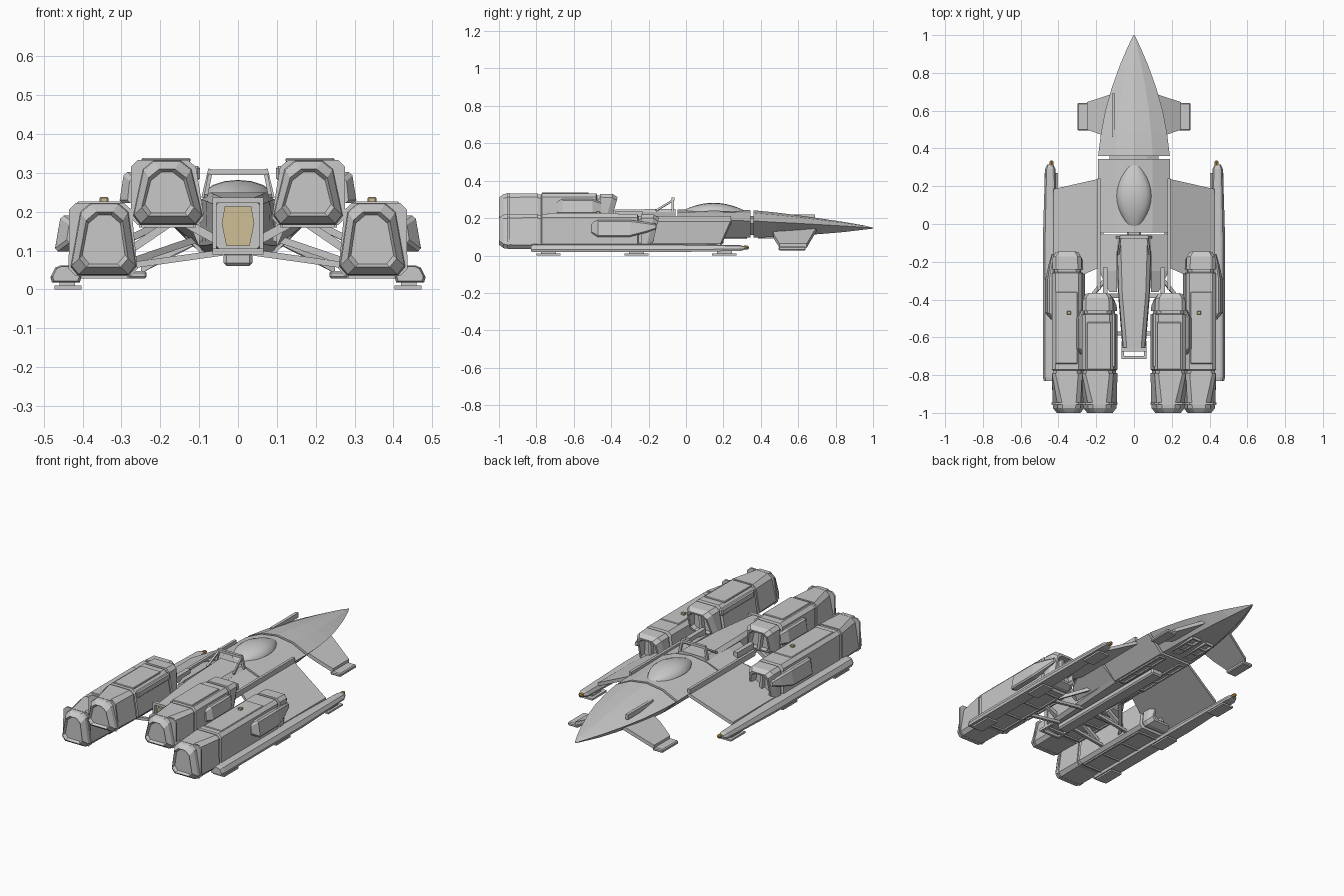
import bpy, bmesh, math
from mathutils import Vector

if "Cube" in bpy.data.objects:
    bpy.data.objects.remove(bpy.data.objects["Cube"])


def material(name, rgb):
    m = bpy.data.materials.new(name)
    m.diffuse_color = (*rgb, 1)
    m.use_nodes = True
    m.node_tree.nodes["Principled BSDF"].inputs["Base Color"].default_value = m.diffuse_color
    return m


GREY = material("light_grey", (0.58, 0.58, 0.58))
GOLD = material("pale_gold", (0.62, 0.52, 0.30))
ORANGE = material("amber", (0.50, 0.28, 0.08))


def finish(bm, name, mat, mirror, smooth):
    if mirror:
        copy = bmesh.ops.duplicate(bm, geom=bm.verts[:] + bm.edges[:] + bm.faces[:])["geom"]
        for v in copy:
            if isinstance(v, bmesh.types.BMVert):
                v.co.x *= -1
    bmesh.ops.recalc_face_normals(bm, faces=bm.faces)
    me = bpy.data.meshes.new(name)
    bm.to_mesh(me)
    bm.free()
    me.materials.append(mat)
    ob = bpy.data.objects.new(name, me)
    bpy.context.collection.objects.link(ob)
    if smooth:
        bpy.context.view_layer.objects.active = ob
        ob.select_set(True)
        bpy.ops.object.shade_smooth_by_angle(angle=math.radians(smooth))
        ob.select_set(False)
    return ob


def loft(name, rings, mat=GREY, mirror=False, smooth=0):
    """Skin equal-sized rings of points and cap both ends."""
    bm = bmesh.new()
    vs = [[bm.verts.new(p) for p in r] for r in rings]
    n = len(vs[0])
    for a, b in zip(vs, vs[1:]):
        for i in range(n):
            bm.faces.new((a[i], a[(i + 1) % n], b[(i + 1) % n], b[i]))
    bm.faces.new(vs[0])
    bm.faces.new(vs[-1])
    return finish(bm, name, mat, mirror, smooth)


def box(name, x, y, z, mat=GREY, mirror=False, bevel=0):
    bm = bmesh.new()
    bmesh.ops.create_cube(bm, size=1)
    for v in bm.verts:
        v.co = [(r[0] + r[1]) / 2 + c * (r[1] - r[0]) for r, c in zip((x, y, z), v.co)]
    if bevel:
        bmesh.ops.bevel(bm, geom=bm.edges[:], offset=bevel, segments=1, affect='EDGES')
    return finish(bm, name, mat, mirror, 0)


def bar(name, a, b, w, mirror=True):
    """Square strut between two points."""
    a, b = Vector(a), Vector(b)
    d = (b - a).normalized()
    u = d.cross(Vector((0, 1, 0)) if abs(d.y) < 0.9 else Vector((1, 0, 0))).normalized() * w / 2
    v = d.cross(u).normalized() * w / 2
    return loft(name, [[p + u + v, p - u + v, p - u - v, p + u - v] for p in (a, b)], GREY, mirror)


def trap(y, x0, x1, t0, t1, z0, z1, c=0.018):
    """Chamfered trapezoid ring: bottom x0..x1, top t0..t1."""
    h = c / (z1 - z0)
    l, r = (t0 - x0) * h, (t1 - x1) * h
    return [(x0 + c, y, z0), (x1 - c, y, z0), (x1 + r, y, z0 + c), (t1 - r, y, z1 - c),
            (t1 - c, y, z1), (t0 + c, y, z1), (t0 - l, y, z1 - c), (x0 + l, y, z0 + c)]


def slab(name, plan, thick, mirror=True):
    """Plate from sloped corner points."""
    return loft(name, [[(x, y, z + s) for x, y, z in plan] for s in (-thick / 2, thick / 2)], GREY, mirror)


# nose: ridged top, sharp chines, narrow keel
def hull(y, w, top, chine, keel, zc):
    k = w * 0.52
    return [(0, y, top), (k, y, top - (top - chine) * 0.25), (w, y, chine), (k, y, keel),
            (-k, y, keel), (-w, y, chine), (-k, y, top - (top - chine) * 0.25)]


nose = [(0.36, 0.19, 0.242, 0.185, 0.095), (0.48, 0.175, 0.23, 0.178, 0.10), (0.6, 0.152, 0.215, 0.172, 0.107),
        (0.72, 0.118, 0.198, 0.165, 0.115), (0.84, 0.075, 0.18, 0.158, 0.125),
        (0.94, 0.032, 0.163, 0.152, 0.137), (1.0, 0.003, 0.149, 0.147, 0.144)]
loft("nose", [hull(*n, 0) for n in nose])
# middle hull with a thin gap behind the nose
loft("middle_hull", [hull(0.345, 0.19, 0.242, 0.185, 0.095, 0), hull(-0.045, 0.19, 0.245, 0.195, 0.095, 0)])
loft("hull_coupling", [hull(0.32, 0.13, 0.21, 0.17, 0.11, 0), hull(0.38, 0.13, 0.21, 0.17, 0.11, 0)])
box("nose_antenna", (-0.117, -0.10), (0.46, 0.69), (0.19, 0.218))

# canopy
def canopy_ring(t):
    s = math.sin(math.pi * t) ** 0.85
    return [(0.092 * s * math.cos(a), -0.045 + 0.385 * t, 0.225 + 0.012 * s + 0.045 * s * math.sin(a))
            for a in [math.pi * i / 8 for i in range(9)]]


loft("canopy", [canopy_ring(0.005 + 0.99 * i / 12) for i in range(13)], smooth=35)

# rear spine tapering toward the tail
loft("spine", [trap(-0.055, -0.105, 0.105, -0.09, 0.09, 0.095, 0.25),
               trap(-0.37, -0.085, 0.085, -0.08, 0.08, 0.095, 0.245),
               trap(-0.655, -0.062, 0.062, -0.056, 0.056, 0.10, 0.235)])
loft("hull_shoulder", [[(0.1, y, 0.11), (w, y, 0.18), (w, y, 0.195), (0.09, y, 0.232)]
                       for y, w in ((-0.055, 0.19), (-0.25, 0.185), (-0.36, 0.13))], mirror=True)
box("side_rail", (0.178, 0.193), (-0.35, 0.24), (0.18, 0.212), mirror=True)
box("upper_rail", (0.14, 0.165), (-0.38, -0.23), (0.20, 0.235), mirror=True)
box("belly_box", (-0.037, 0.037), (-0.6, 0.2), (0.06, 0.097), bevel=0.008)

# roll bar behind the canopy
bar("roll_bar_leg", (0.088, -0.07, 0.235), (0.07, -0.07, 0.31), 0.013)
box("roll_bar_top", (-0.072, 0.072), (-0.078, -0.062), (0.295, 0.309))
bar("roll_bar_brace", (0.083, -0.16, 0.24), (0.072, -0.07, 0.295), 0.01)

# tail frame and exhaust plate
loft("exhaust_plate", [[(x, y, z) for x, z in ((-0.03, 0.112), (0.03, 0.112), (0.042, 0.17), (0.034, 0.214),
                                               (-0.034, 0.214), (-0.042, 0.17))] for y in (-0.675, -0.65)], GOLD)
box("tail_frame_side", (0.052, 0.066), (-0.715, -0.62), (0.09, 0.105), mirror=True)
box("tail_frame_upright", (0.055, 0.066), (-0.675, -0.655), (0.10, 0.235), mirror=True)
for z in (0.09, 0.222):
    box("tail_frame_bar", (-0.066, 0.066), (-0.675, -0.655), (z, z + 0.015))
box("tail_frame_end", (-0.066, 0.066), (-0.715, -0.70), (0.09, 0.105))

# canards with flat tip pads
slab("canard", [(0.08, 0.70, 0.145), (0.25, 0.645, 0.052), (0.25, 0.50, 0.052), (0.165, 0.47, 0.10),
                (0.08, 0.46, 0.14)], 0.022)
box("canard_pad", (0.235, 0.30), (0.495, 0.64), (0.028, 0.048), mirror=True, bevel=0.005)

# main wings sloping down to the pontoons
slab("wing", [(0.16, 0.245, 0.19), (0.425, 0.185, 0.055), (0.425, -0.30, 0.055), (0.34, -0.30, 0.10),
              (0.16, -0.22, 0.19)], 0.02)

# pontoons, feet and tip lamps
def pontoon_ring(y, s):
    cx, cz = 0.443, 0.04
    pts = [(-0.036, -0.022), (0.036, -0.022), (0.04, -0.008), (0.028, 0.016), (0.014, 0.022),
           (-0.014, 0.022), (-0.028, 0.016), (-0.04, -0.008)]
    return [(cx + s * x, y, cz + s * z) for x, z in pts]


loft("pontoon", [pontoon_ring(y, s) for y, s in
                 ((-0.83, 0.85), (-0.81, 1), (-0.1, 1), (0.1, 0.85), (0.29, 0.7), (0.315, 0.4))], mirror=True)
loft("pontoon_lamp", [[(0.437 + r * math.cos(i * math.pi / 4), y, 0.042 + r * math.sin(i * math.pi / 4))
                       for i in range(8)] for y, r in ((0.31, 0.011), (0.328, 0.011), (0.336, 0.005))], ORANGE, True)
for y in (-0.735, -0.265, 0.205):
    box("pontoon_foot", (0.403, 0.473), (y - 0.065, y + 0.065), (0, 0.01), mirror=True)
    box("foot_stem", (0.42, 0.46), (y - 0.04, y + 0.04), (0.008, 0.025), mirror=True)


# engine: nozzle with recessed rear panel, banded body, hooded intake
def engine(tag, x0, x1, t0, t1, n0, n1, z0, z1, front):
    def r(y, g=0.0, c=0.018):
        return trap(y, x0 + g, x1 - g, t0 + g, t1 - g, z0 + g, z1 - g, c)

    def n(y, g):
        return trap(y, x0 + g, x1 - g, n0 + g * 0.7, n1 - g * 0.7, z0 + g, z1 - g, 0.022)
    loft(tag + "_nozzle", [n(-0.985, 0.036), n(-0.985, 0.03), n(-1.0, 0.022), n(-0.975, 0.003),
                           n(-0.95, 0), r(-0.79, 0), r(-0.79, 0.012)], mirror=True)
    loft(tag + "_body", [r(-0.80, 0.006), r(-0.775, 0.006), r(-0.77, 0), r(front - 0.12, 0.0),
                         r(front - 0.115, 0.012), r(front - 0.10, 0.012)], mirror=True)
    hood = [r(front - 0.10, 0.002), r(front - 0.03, 0.004), r(front, 0.02), r(front, 0.03), r(front - 0.06, 0.034)]
    for k, ring in enumerate(hood[1:], 1):
        # rake the lower lip backwards
        hood[k] = [(x, y - (0.0 if k == 4 else 0.045 * (z1 - z) / (z1 - z0)), z) for x, y, z in ring]
    loft(tag + "_intake", hood, mirror=True)
    loft(tag + "_intake_divider", [[(x, y, z) for x, z in (((x0 + x1) / 2 - 0.008, z0 + 0.03),
         ((x0 + x1) / 2 + 0.008, z0 + 0.03), ((t0 + t1) / 2 + 0.008, z1 - 0.03), ((t0 + t1) / 2 - 0.008, z1 - 0.03))]
         for y in (front - 0.08, front - 0.035)], mirror=True)
    loft(tag + "_band", [r(-0.955, -0.001), r(-0.945, -0.001)], mirror=True)


engine("outer_engine", 0.258, 0.435, 0.277, 0.434, 0.285, 0.402, 0.036, 0.222, -0.14)
engine("inner_engine", 0.085, 0.275, 0.112, 0.275, 0.125, 0.24, 0.167, 0.332, -0.36)

# side blisters on the engines
loft("outer_blister", [trap(y, 0.42, 0.43 + d, 0.42, 0.425 + d * 0.75, z, 0.19 - e, 0.008) for y, d, z, e in
                       ((-0.505, 0.012, 0.12, 0.015), (-0.47, 0.042, 0.098, 0), (-0.30, 0.042, 0.10, 0),
                        (-0.22, 0.025, 0.12, 0.01), (-0.16, 0.008, 0.14, 0.02))], mirror=True)
loft("inner_blister", [trap(y, 0.26, 0.27 + d, 0.26, 0.268 + d * 0.7, 0.222, 0.302 - e, 0.008) for y, d, e in
                       ((-0.69, 0.015, 0.015), (-0.66, 0.036, 0), (-0.50, 0.036, 0), (-0.455, 0.012, 0.015))],
     mirror=True)
# top plates, ribs and small gold markers
box("inner_top_plate", (0.122, 0.248), (-0.77, -0.52), (0.328, 0.338), mirror=True, bevel=0.003)
box("inner_edge_strip", (0.098, 0.122), (-0.76, -0.47), (0.28, 0.318), mirror=True, bevel=0.006)
box("outer_top_plate", (0.30, 0.415), (-0.74, -0.36), (0.216, 0.226), mirror=True, bevel=0.003)
box("outer_marker", (0.334, 0.356), (-0.48, -0.46), (0.224, 0.238), GOLD, mirror=True, bevel=0.003)

# struts tying the engines to the spine
for y in (-0.58, -0.38):
    bar("lower_strut", (0.04, y, 0.095), (0.29, y, 0.06), 0.016)
    bar("upper_strut", (0.06, y, 0.13), (0.17, y, 0.19), 0.022)
    bar("cross_strut", (0.17, y - 0.04, 0.175), (0.28, y - 0.04, 0.10), 0.02)
bar("long_strut", (0.075, -0.2, 0.14), (0.28, -0.45, 0.07), 0.018)

# underside ladder frames
for y0, y1, x0, x1, z in ((-0.76, -0.3, 0.285, 0.41, 0.036), (-0.76, -0.5, 0.115, 0.25, 0.167),
                          (-0.02, 0.32, 0.05, 0.085, 0.095), (0.39, 0.58, 0.02, 0.07, 0.10)):
    for x in (x0, x1):
        box("ladder_rail", (x - 0.005, x + 0.005), (y0, y1), (z - 0.008, z + 0.008), mirror=True)
    for i in range(4):
        y = y0 + (y1 - y0) * i / 3
        box("ladder_rung", (x0, x1), (y - 0.005, y + 0.005), (z - 0.008, z + 0.008), mirror=True)
